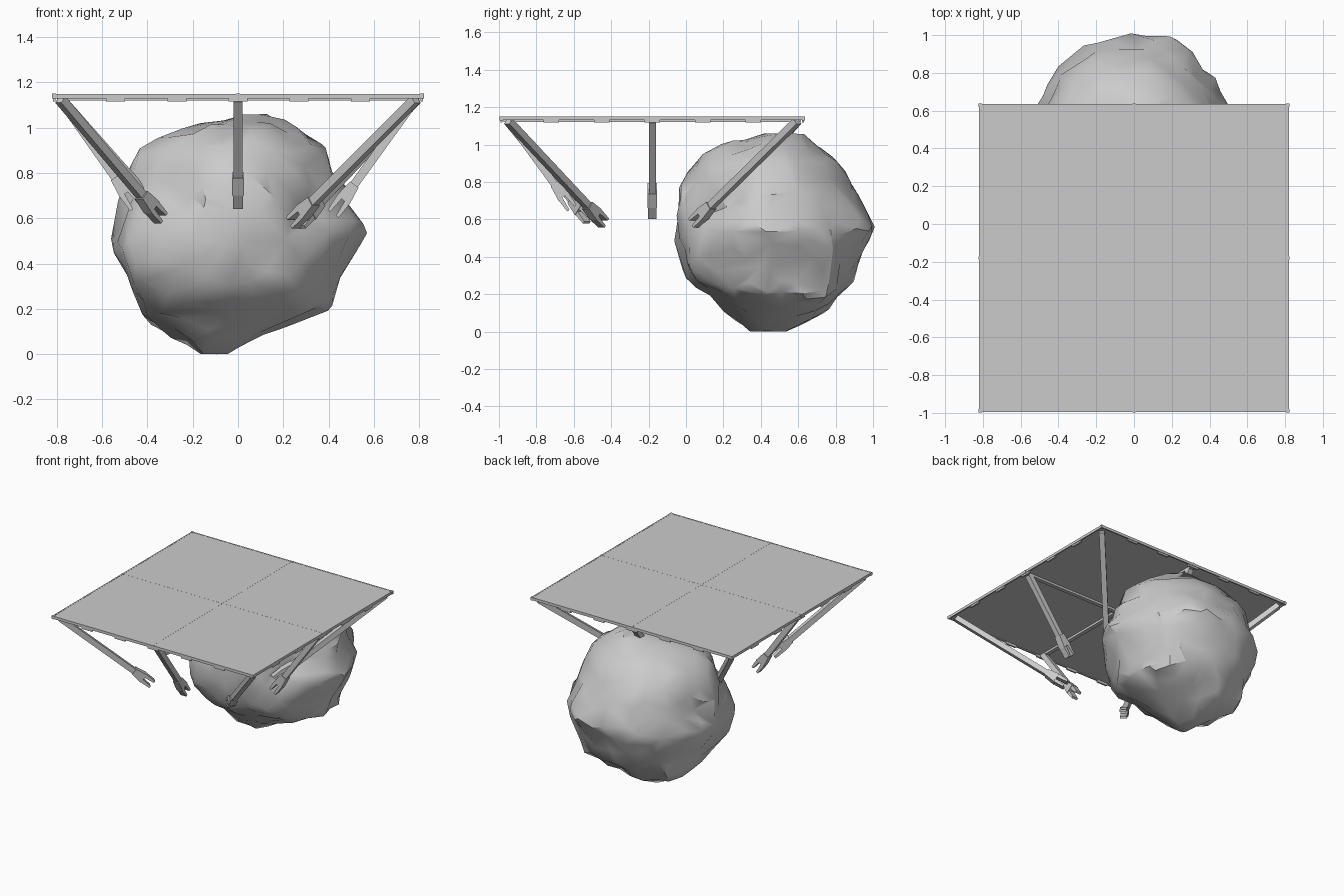
import bpy, bmesh, math
from mathutils import Vector, Matrix, noise

if "Cube" in bpy.data.objects:
    bpy.data.objects.remove(bpy.data.objects["Cube"])

grey = bpy.data.materials.new("plain grey")
grey.use_nodes = True
GREY = (0.6, 0.6, 0.6, 1)
grey.diffuse_color = GREY
grey.node_tree.nodes["Principled BSDF"].inputs["Base Color"].default_value = GREY

MID_Y = -0.18            # centre of the platform
HALF_X, HALF_Y = 0.82, 0.815
TOP = 1.15


def finish(bm, name):
    bmesh.ops.recalc_face_normals(bm, faces=bm.faces)
    mesh = bpy.data.meshes.new(name)
    bm.to_mesh(mesh)
    bm.free()
    mesh.materials.append(grey)
    obj = bpy.data.objects.new(name, mesh)
    bpy.context.collection.objects.link(obj)
    return obj


def box(bm, lo, hi):
    lo, hi = Vector(lo), Vector(hi)
    m = Matrix.Translation((lo + hi) / 2) @ Matrix.Diagonal((*(hi - lo), 1))
    bmesh.ops.create_cube(bm, size=1, matrix=m)


def bar(bm, frame, start, end, width, height, offset=0, taper=1, splay=0):
    """Box along the frame's z axis, with an optional tapered, shifted far end."""
    m = Matrix.Translation((0, offset, (start + end) / 2)) @ Matrix.Diagonal((width, height, end - start, 1))
    verts = bmesh.ops.create_cube(bm, size=1, matrix=m)["verts"]
    for v in verts:
        if v.co.z > (start + end) / 2:
            v.co.y = offset + splay + (v.co.y - offset) * taper
        v.co = frame @ v.co


# Platform: four panels with hairline seams between them
bm = bmesh.new()
for sx in (-1, 1):
    for sy in (-1, 1):
        xs = sorted((sx * 0.0004, sx * (HALF_X - 0.01)))
        ys = sorted((MID_Y + sy * 0.0004, MID_Y + sy * (HALF_Y - 0.01)))
        box(bm, (xs[0], ys[0], TOP - 0.014), (xs[1], ys[1], TOP - 0.001))
finish(bm, "platform_panels")

# Rim around the panels, with corner and middle joints
bm = bmesh.new()
for s in (-1, 1):
    xs = sorted((s * HALF_X, s * (HALF_X - 0.01)))
    ys = sorted((MID_Y + s * HALF_Y, MID_Y + s * (HALF_Y - 0.01)))
    box(bm, (xs[0], MID_Y - HALF_Y, TOP - 0.02), (xs[1], MID_Y + HALF_Y, TOP))
    box(bm, (-HALF_X, ys[0], TOP - 0.02), (HALF_X, ys[1], TOP))
for ix in (-1, 0, 1):
    for iy in (-1, 0, 1):
        if ix or iy:
            c = Vector((ix * (HALF_X - 0.007), MID_Y + iy * (HALF_Y - 0.007), TOP - 0.01))
            r = Vector((0.009, 0.009, 0.011))
            box(bm, c - r, c + r)
finish(bm, "platform_rim")

# Cross rails under the seams
bm = bmesh.new()
box(bm, (-HALF_X + 0.02, MID_Y - 0.015, TOP - 0.03), (HALF_X - 0.02, MID_Y + 0.015, TOP - 0.014))
box(bm, (-0.015, MID_Y - HALF_Y + 0.02, TOP - 0.03), (0.015, MID_Y + HALF_Y - 0.02, TOP - 0.014))
finish(bm, "cross_rails")

# Small tabs hanging below each edge
bm = bmesh.new()
for s in (-1, 1):
    for step in (-2, -1, 0, 1, 2):
        t = step * 0.27
        x, y = s * (HALF_X - 0.009), MID_Y + s * (HALF_Y - 0.009)
        box(bm, (t - 0.042, y - 0.006, TOP - 0.033), (t + 0.042, y + 0.006, TOP - 0.014))
        box(bm, (x - 0.006, MID_Y + t - 0.042, TOP - 0.033), (x + 0.006, MID_Y + t + 0.042, TOP - 0.014))
finish(bm, "edge_tabs")


# Gripper arms
def arm(name, start, end):
    start, end = Vector(start), Vector(end)
    d = end - start
    length = d.length
    d.normalize()
    side = d.cross(Vector((0, 0, 1))).normalized()
    frame = Matrix.Translation(start) @ Matrix((side, d.cross(side), d)).transposed().to_4x4()
    bm = bmesh.new()
    bar(bm, frame, 0, length - 0.14, 0.038, 0.038)
    bar(bm, frame, length - 0.16, length - 0.075, 0.052, 0.046, taper=1.5)
    for s in (-1, 1):
        bar(bm, frame, length - 0.075, length, 0.046, 0.025,
            offset=s * 0.021, taper=0.6, splay=s * 0.002)
    finish(bm, name)


ARM_X, FRONT, BACK, ROOT = 0.785, -0.95, 0.595, 1.125
arm("front_left_arm", (ARM_X, FRONT, ROOT), (0.24, -0.44, 0.58))
arm("front_right_arm", (-ARM_X, FRONT, ROOT), (-0.34, -0.52, 0.6))
arm("back_left_arm", (ARM_X, BACK, ROOT), (0.27, 0.04, 0.58))
arm("back_right_arm", (-ARM_X, BACK, ROOT), (-0.32, 0.12, 0.6))
arm("left_arm", (ARM_X, MID_Y, ROOT), (0.42, MID_Y, 0.62))
arm("right_arm", (-ARM_X, MID_Y, ROOT), (-0.45, MID_Y, 0.65))
arm("front_arm", (0, FRONT, ROOT), (0, -0.61, 0.66))
arm("back_arm", (0, BACK, ROOT), (0, 0.25, 0.65))

# Boulder: oval sections (height, x range, y range), roughened then faceted
SECTIONS = [
    (0.0, -.16, -.06, .37, .53),
    (0.1, -.32, .14, .27, .73),
    (0.19, -.42, .38, .16, .83),
    (0.26, -.44, .42, .04, .87),
    (0.35, -.48, .46, -.02, .91),
    (0.48, -.55, .53, -.04, .97),
    (0.56, -.54, .56, -.04, 1.0),
    (0.7, -.51, .5, -.05, .94),
    (0.82, -.47, .44, -.01, .87),
    (0.9, -.42, .39, .06, .8),
    (0.96, -.3, .3, .14, .74),
    (1.01, -.16, .2, .24, .68),
    (1.05, .02, .1, .46, .63),
]
# Hollows pressed into the boulder (bulges where negative): centre, radius, depth
DENTS = [
    ((0.38, 0.12, 0.66), 0.2, 0.09),
    ((-0.32, 0.05, 0.78), 0.13, 0.07),
    ((-0.53, 0.72, 0.6), 0.16, 0.05),
    ((0.53, 0.72, 0.6), 0.2, 0.05),
    ((-0.4, 0.08, 0.42), 0.2, -0.07),
    ((-0.25, 0.2, 0.14), 0.18, -0.05),
    ((-0.4, 0.85, 0.35), 0.2, -0.03),
    ((0.4, 0.75, 0.22), 0.2, -0.03),
    ((0.08, -0.02, 0.32), 0.12, 0.03),
]
SIDES, STEPS = 64, 4


def blend(a, b, c, d, t):
    """Smooth curve from b to c."""
    return b + t * ((c - a) + t * (2 * a - 5 * b + 4 * c - d + t * (3 * (b - c) + d - a))) / 2


rows = []
last = len(SECTIONS) - 1
for n in range(last):
    near = [SECTIONS[min(max(n + k, 0), last)] for k in (-1, 0, 1, 2)]
    for k in range(STEPS):
        rows.append([blend(*values, k / STEPS) for values in zip(*near)])
rows.append(SECTIONS[-1])

bm = bmesh.new()
core = Vector((0, 0.46, 0.53))
rings = []
for z, x0, x1, y0, y1 in rows:
    ring = []
    for i in range(SIDES):
        t = math.tau * i / SIDES
        p = Vector(((x0 + x1) / 2 + (x1 - x0) / 2 * math.cos(t),
                    (y0 + y1) / 2 + (y1 - y0) / 2 * math.sin(t), z))
        rough = 0.05 * noise.noise(p * 4.5) - 0.09 * (abs(noise.noise(p * 6 + core)) - 0.2)
        push = sum(depth * math.exp(-((p - Vector(c)).length / radius) ** 2) for c, radius, depth in DENTS)
        out = p - core
        p = core + out * (1 + rough) - out.normalized() * push
        p.z = min(max(p.z, 0), 1.06)
        p.y = min(p.y, 1.0)
        ring.append(bm.verts.new(p))
    rings.append(ring)
for lower, upper in zip(rings, rings[1:]):
    for i in range(SIDES):
        j = (i + 1) % SIDES
        bm.faces.new((lower[i], lower[j], upper[j], upper[i]))
bm.faces.new(rings[0][::-1])
bm.faces.new(rings[-1])
boulder = finish(bm, "boulder")

facet = boulder.modifiers.new("facet", "DECIMATE")
facet.ratio = 0.1
graph = bpy.context.evaluated_depsgraph_get()
faceted = bpy.data.meshes.new_from_object(boulder.evaluated_get(graph))
boulder.modifiers.clear()
boulder.data = faceted

bpy.ops.object.select_all(action="DESELECT")
boulder.select_set(True)
bpy.context.view_layer.objects.active = boulder
bpy.ops.object.shade_smooth_by_angle(angle=math.radians(36))
